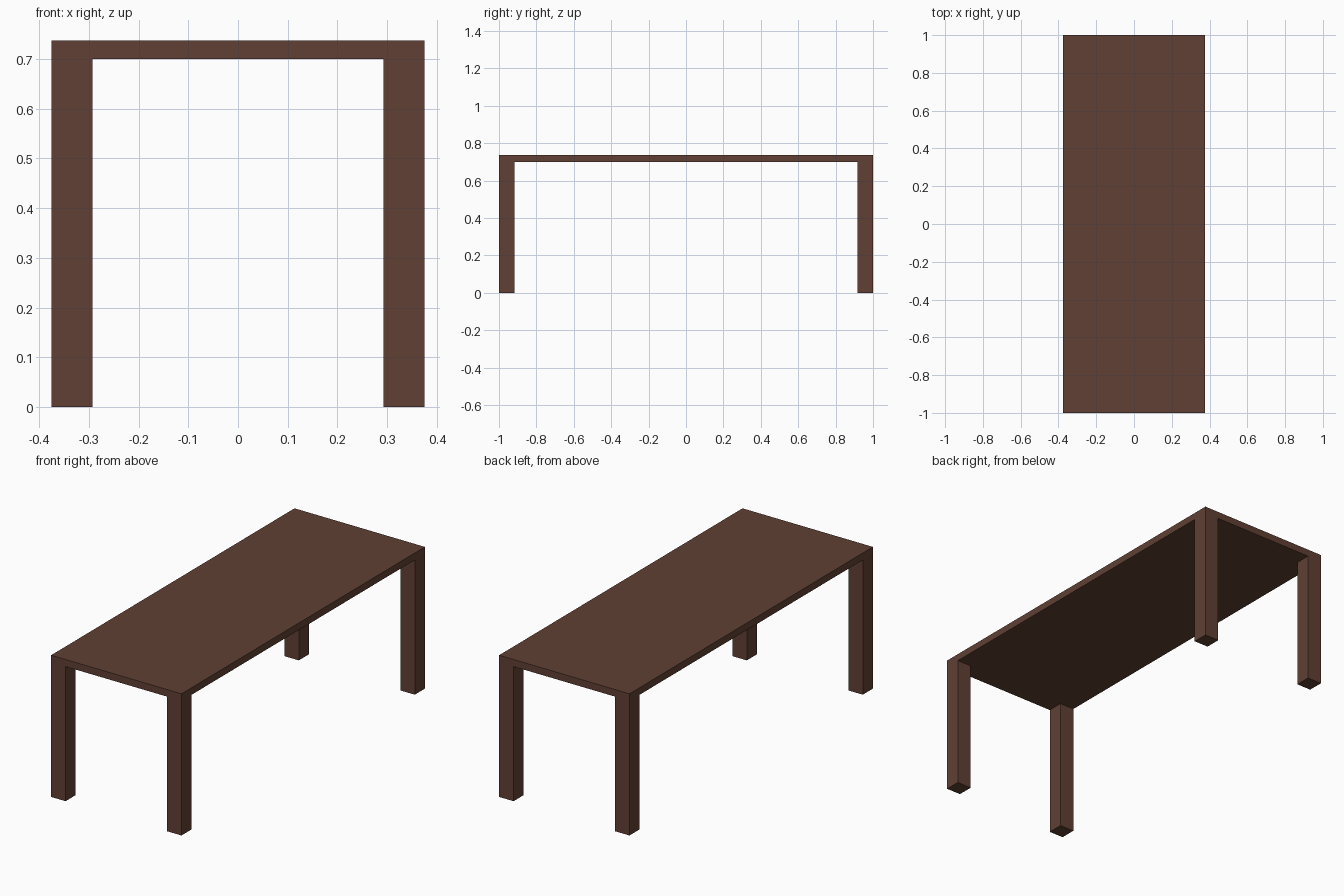
import bpy
import bmesh
from mathutils import Matrix, Vector

if "Cube" in bpy.data.objects:
    bpy.data.objects.remove(bpy.data.objects["Cube"])

HALF_X, HALF_Y = 0.375, 1.0   # half size of the table
UNDERSIDE, HEIGHT = 0.70, 0.737
LEG = 0.083                   # square leg thickness

wood = bpy.data.materials.new("dark brown wood")
wood.diffuse_color = (0.117, 0.051, 0.034, 1.0)
wood.use_nodes = True
wood.node_tree.nodes["Principled BSDF"].inputs["Base Color"].default_value = wood.diffuse_color


def box(name, low, high):
    """Add a box spanning two opposite corners."""
    low, high = Vector(low), Vector(high)
    size = high - low
    bm = bmesh.new()
    bmesh.ops.create_cube(bm, size=1.0, matrix=Matrix.Diagonal((*size, 1.0)))
    mesh = bpy.data.meshes.new(name)
    bm.to_mesh(mesh)
    bm.free()
    mesh.materials.append(wood)
    obj = bpy.data.objects.new(name, mesh)
    obj.location = (low + high) / 2
    bpy.context.collection.objects.link(obj)
    return obj


# Table top
box("table_top", (-HALF_X, -HALF_Y, UNDERSIDE), (HALF_X, HALF_Y, HEIGHT))

# Four square legs, flush with the corners of the top
for y_name, sy in (("front", -1), ("back", 1)):
    for x_name, sx in (("left", -1), ("right", 1)):
        cx = sx * (HALF_X - LEG / 2)
        cy = sy * (HALF_Y - LEG / 2)
        box(f"{y_name}_{x_name}_leg",
            (cx - LEG / 2, cy - LEG / 2, 0.0),
            (cx + LEG / 2, cy + LEG / 2, UNDERSIDE))
